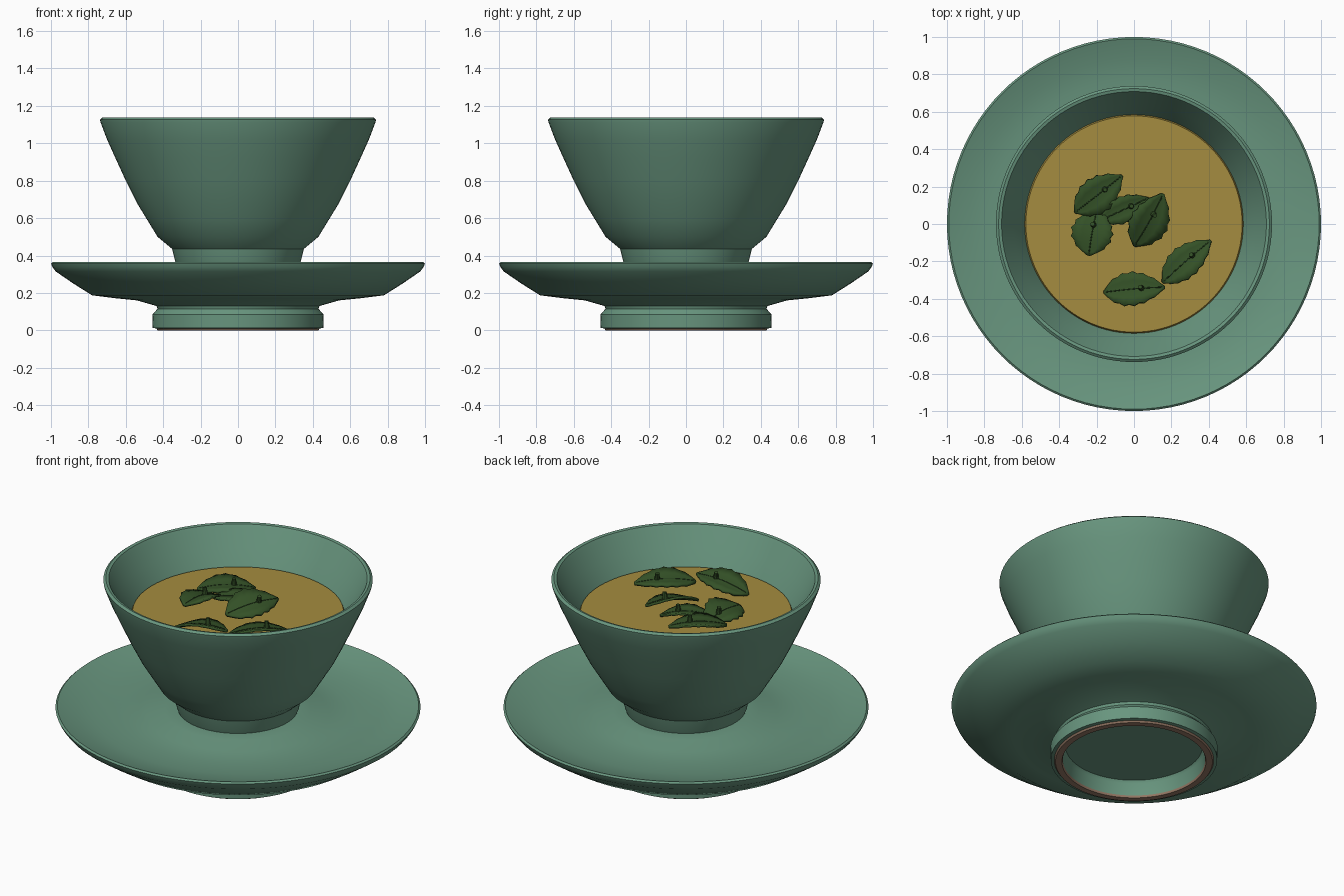
import bpy, bmesh, math
from mathutils import Matrix, Vector

if "Cube" in bpy.data.objects:
    bpy.data.objects.remove(bpy.data.objects["Cube"])


def material(name, rgb):
    m = bpy.data.materials.new(name)
    m.diffuse_color = (*rgb, 1)
    m.use_nodes = True
    m.node_tree.nodes["Principled BSDF"].inputs["Base Color"].default_value = m.diffuse_color
    return m


CELADON = material("celadon glaze", (0.140, 0.305, 0.212))
CLAY = material("bare clay", (0.30, 0.19, 0.13))
TEA = material("golden tea", (0.375, 0.265, 0.05))
LEAF = material("tea leaf green", (0.034, 0.082, 0.020))
VEIN = material("dark leaf vein", (0.016, 0.042, 0.011))


def finish(name, bm, mats, angle=35):
    bmesh.ops.recalc_face_normals(bm, faces=bm.faces)
    me = bpy.data.meshes.new(name)
    bm.to_mesh(me)
    bm.free()
    ob = bpy.data.objects.new(name, me)
    bpy.context.collection.objects.link(ob)
    for m in mats:
        me.materials.append(m)
    bpy.ops.object.select_all(action='DESELECT')
    ob.select_set(True)
    bpy.context.view_layer.objects.active = ob
    bpy.ops.object.shade_smooth_by_angle(angle=math.radians(angle))
    return ob


def lathe(name, profile, mats, rule=None, steps=96):
    """Spin an (r, z) profile about the z axis."""
    bm = bmesh.new()
    vs = [bm.verts.new((r, 0, z)) for r, z in profile]
    es = [bm.edges.new(p) for p in zip(vs, vs[1:])]
    bmesh.ops.spin(bm, geom=vs + es, axis=(0, 0, 1), cent=(0, 0, 0),
                   angle=2 * math.pi, steps=steps)
    bmesh.ops.remove_doubles(bm, verts=bm.verts, dist=1e-4)
    if rule:
        for f in bm.faces:
            f.material_index = rule(f)
    return finish(name, bm, mats)


# Saucer with hollow foot; the lowest ring is unglazed
lathe("saucer", [
    (0, 0.10), (0.375, 0.10), (0.385, 0.085), (0.39, 0.012), (0.395, 0.0),
    (0.43, 0.0), (0.437, 0.010), (0.456, 0.013), (0.458, 0.085), (0.43, 0.115),
    (0.435, 0.13), (0.54, 0.16), (0.66, 0.172), (0.78, 0.187), (0.88, 0.25),
    (0.975, 0.315), (0.992, 0.338), (1.0, 0.357), (0.99, 0.366), (0.975, 0.361),
    (0.88, 0.332), (0.78, 0.315), (0.62, 0.307), (0.5, 0.317), (0.40, 0.343),
    (0.34, 0.35), (0, 0.35)],
    [CELADON, CLAY], lambda f: int(f.calc_center_median().z < 0.008))

# Cup with foot, flared wall and rounded rim
lathe("cup", [
    (0, 0.352), (0.27, 0.352), (0.29, 0.34), (0.325, 0.34), (0.335, 0.365),
    (0.352, 0.435), (0.43, 0.50), (0.485, 0.59), (0.54, 0.68), (0.60, 0.80),
    (0.655, 0.92), (0.70, 1.02), (0.735, 1.112), (0.738, 1.127), (0.724, 1.138),
    (0.708, 1.134), (0.698, 1.118), (0.645, 1.02), (0.59, 0.93), (0.53, 0.80),
    (0.46, 0.68), (0.36, 0.56), (0.22, 0.50), (0, 0.48)], [CELADON])

# Tea surface
TEA_Z = 0.935
lathe("tea", [(0, TEA_Z), (0.40, TEA_Z), (0.578, TEA_Z), (0.586, TEA_Z - 0.02)], [TEA])


def leaf_z(u, v, length):
    """Gently arched leaf, folded a little along its midrib."""
    return 0.022 * math.sin(math.pi * u) - 0.012 + 0.016 * abs(v) * math.sin(math.pi * u)


def tea_leaf(i, centre, yaw, length, width, normal):
    mat = (Matrix.Translation(centre)
           @ Vector((0, 0, 1)).rotation_difference(Vector(normal)).to_matrix().to_4x4()
           @ Matrix.Rotation(math.radians(yaw), 4, 'Z'))
    # blade with a pointed tip and slightly toothed edge
    n, rows = 12, []
    bm = bmesh.new()
    for a in range(n + 1):
        u = a / n
        half = width / 2 * max(math.sin(math.pi * u ** 0.9), 0.03) ** 0.75
        half *= 1 + 0.06 * (-1) ** a
        rows.append([bm.verts.new(((u - 0.5) * length, v * half, leaf_z(u, v, length)))
                     for v in (-1, -0.5, 0, 0.5, 1)])
    for r0, r1 in zip(rows, rows[1:]):
        for k in range(4):
            bm.faces.new((r0[k], r1[k], r1[k + 1], r0[k + 1]))
    blade = finish(f"tea_leaf_{i}", bm, [LEAF], 30)
    blade.matrix_world = mat
    sol = blade.modifiers.new("thickness", 'SOLIDIFY')
    sol.thickness = 0.014
    sol.offset = 0
    # midrib as a fine bevelled curve
    cu = bpy.data.curves.new(f"leaf_midrib_{i}", 'CURVE')
    cu.dimensions = '3D'
    cu.bevel_depth = 0.004
    cu.bevel_resolution = 1
    sp = cu.splines.new('POLY')
    sp.points.add(8)
    for k, p in enumerate(sp.points):
        u = 0.04 + 0.92 * k / 8
        p.co = ((u - 0.5) * length, 0, leaf_z(u, 0, length) + 0.006, 1)
    cu.materials.append(VEIN)
    rib = bpy.data.objects.new(cu.name, cu)
    bpy.context.collection.objects.link(rib)
    rib.matrix_world = mat
    # short upright stalk
    bm = bmesh.new()
    bmesh.ops.create_cone(bm, cap_ends=True, segments=10, radius1=0.017, radius2=0.011,
                          depth=0.05, matrix=Matrix.Translation((length * 0.13, 0, 0.03)))
    finish(f"leaf_stalk_{i}", bm, [LEAF]).matrix_world = mat


# Floating leaves: centre, heading, length, width, facing
leaves = [
    ((-0.19, 0.16, 0.970), 38, 0.32, 0.19, (0.05, -0.05, 1)),
    ((-0.22, -0.04, 0.970), 80, 0.26, 0.22, (-0.15, 0.12, 1)),
    ((0.08, 0.02, 0.985), 62, 0.32, 0.21, (0.24, -0.24, 1)),
    ((-0.05, 0.08, 0.965), 25, 0.28, 0.14, (0.08, 0.0, 1)),
    ((0.28, -0.20, 0.968), 41, 0.34, 0.17, (-0.14, 0.14, 1)),
    ((0.00, -0.35, 0.975), 4, 0.33, 0.18, (-0.17, 0.2, 1)),
]
for i, spec in enumerate(leaves, 1):
    tea_leaf(i, *spec)
